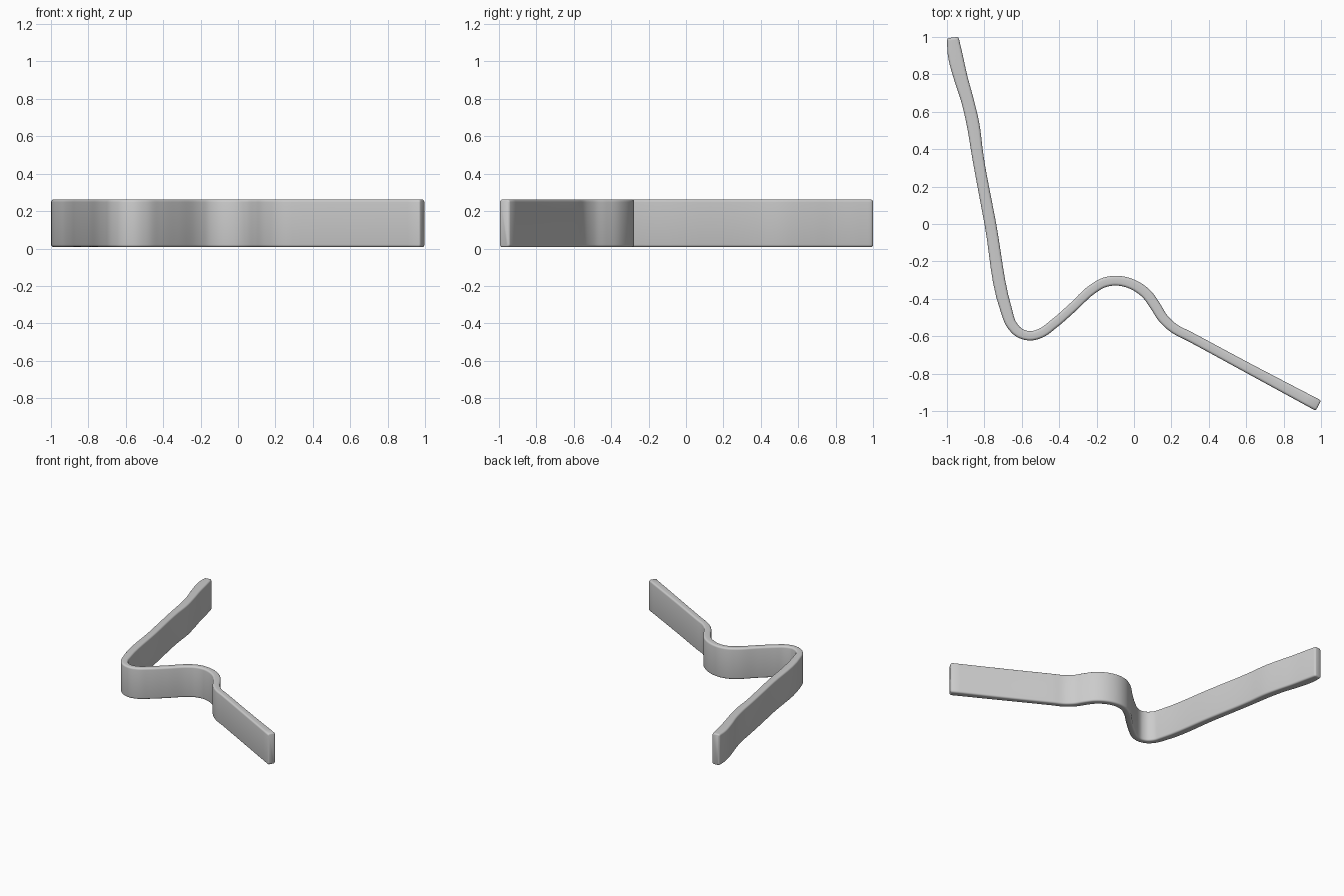
import bpy, bmesh, math
from mathutils import Vector

if "Cube" in bpy.data.objects:
    bpy.data.objects.remove(bpy.data.objects["Cube"])

# Centreline of the bent strip seen from above: x, y, half thickness
PATH = [(-.969, .997, .031), (-.957, .91, .039), (-.926, .78, .037), (-.893, .67, .034),
        (-.86, .53, .034), (-.838, .38, .031), (-.768, 0, .031), (-.683, -.46, .031),
        (-.656, -.535, .028), (-.612, -.582, .026), (-.555, -.598, .025), (-.495, -.582, .025),
        (-.43, -.535, .025), (-.33, -.448, .025), (-.22, -.347, .026), (-.165, -.315, .026),
        (-.105, -.303, .026), (-.01, -.322, .027), (.065, -.372, .028), (.115, -.44, .028),
        (.155, -.503, .027), (.21, -.555, .026), (.3, -.603, .026), (.6, -.765, .027),
        (.986, -.971, .031)]
Z0, Z1, R = .007, .262, .014
STEPS, ARC = 6, 4


def smooth_path(pts):
    """Chord-length cubic through the points."""
    p = [Vector(q) for q in pts]
    d = [(b.xy - a.xy).length for a, b in zip(p, p[1:])]
    s = [(b - a) / l for a, b, l in zip(p, p[1:], d)]
    t = [s[0]] + [(s[i - 1] * d[i] + s[i] * d[i - 1]) / (d[i - 1] + d[i])
                  for i in range(1, len(s))] + [s[-1]]
    out = []
    for i, l in enumerate(d):
        for k in range(STEPS):
            u = k / STEPS
            out.append(p[i] * (2*u**3 - 3*u**2 + 1) + t[i] * l * (u**3 - 2*u**2 + u)
                       + p[i+1] * (3*u**2 - 2*u**3) + t[i+1] * l * (u**3 - u**2))
    return out + [p[-1]]


def section(half, inset):
    """Rounded upright rectangle: (sideways, z) points."""
    h, lo, hi = half - inset, Z0 + inset, Z1 - inset
    r = R - inset * .5
    corners = [(h - r, hi - r, 0), (r - h, hi - r, 90), (r - h, lo + r, 180), (h - r, lo + r, 270)]
    return [(cx + r * math.cos(math.radians(a + 90 * k / ARC)),
             cz + r * math.sin(math.radians(a + 90 * k / ARC)))
            for cx, cz, a in corners for k in range(ARC + 1)]


# Sweep the section along the path, with softened ends
pts = smooth_path(PATH)
rings = []
for i, p in enumerate(pts):
    tan = (pts[min(i + 1, len(pts) - 1)].xy - pts[max(i - 1, 0)].xy).normalized()
    rings.append((p.xy, tan, p.z, 0))
SOFT = [(0, .008), (.003, .003), (.009, 0)]
(a, ta, wa, _), (b, tb, wb, _) = rings[0], rings[-1]
rings = ([(a + ta * o, ta, wa, n) for o, n in SOFT] + rings[1:-1]
         + [(b - tb * o, tb, wb, n) for o, n in reversed(SOFT)])

bm = bmesh.new()
loops = []
for p, t, half, inset in rings:
    side = Vector((-t.y, t.x))
    loops.append([bm.verts.new((p.x + side.x * u, p.y + side.y * u, z))
                  for u, z in section(half, inset)])
n = len(loops[0])
for la, lb in zip(loops, loops[1:]):
    for j in range(n):
        bm.faces.new((la[j], la[(j + 1) % n], lb[(j + 1) % n], lb[j]))
bm.faces.new(loops[0])
bm.faces.new(loops[-1])
bmesh.ops.recalc_face_normals(bm, faces=bm.faces)

mesh = bpy.data.meshes.new("bent_strip")
bm.to_mesh(mesh)
bm.free()
strip = bpy.data.objects.new("bent_strip", mesh)
bpy.context.collection.objects.link(strip)
bpy.context.view_layer.objects.active = strip
strip.select_set(True)
bpy.ops.object.shade_smooth_by_angle(angle=math.radians(50))
